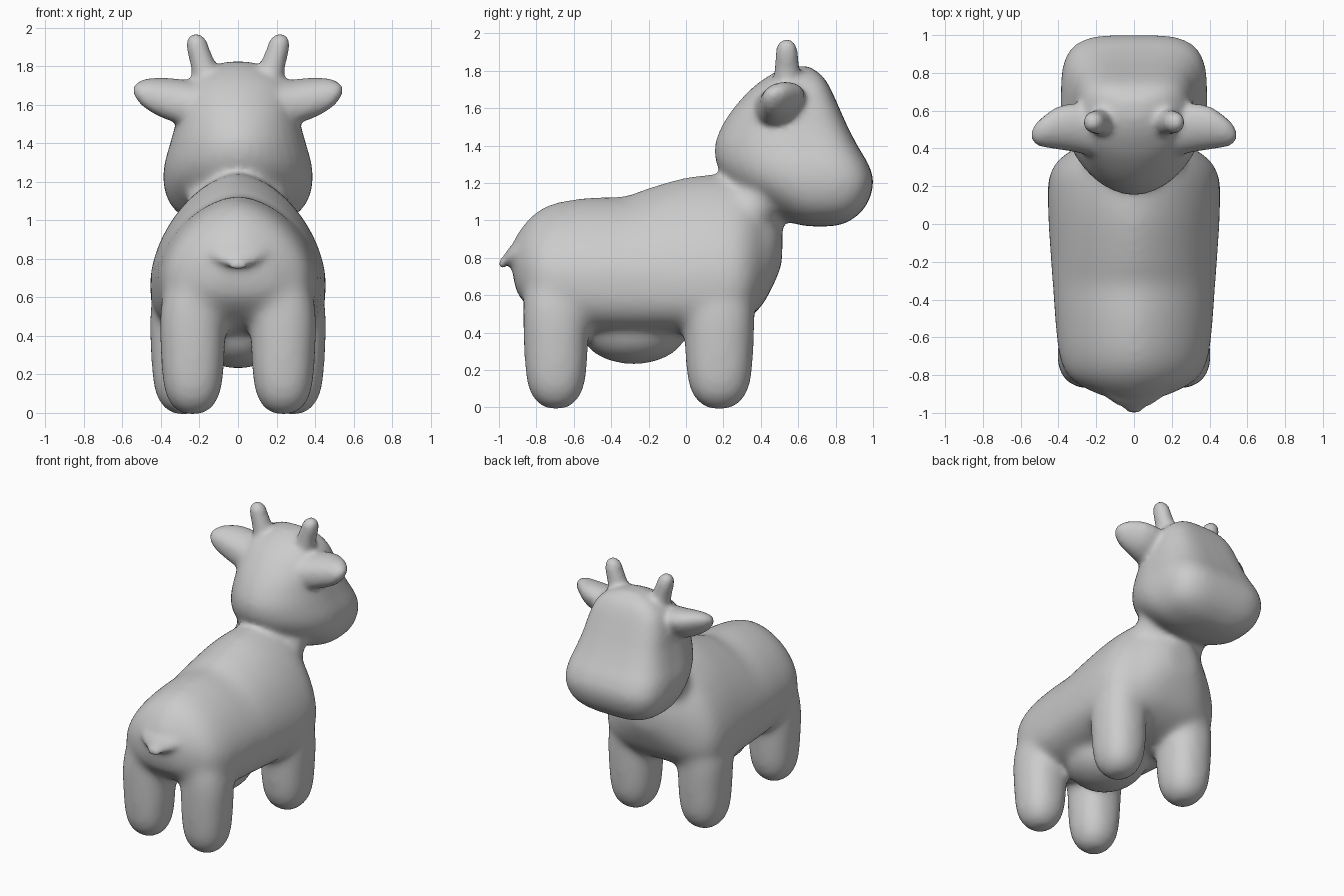
import bpy, bmesh, math
from mathutils import Vector

cube = bpy.data.objects.get("Cube")
if cube:
    bpy.data.objects.remove(cube, do_unlink=True)

bm = bmesh.new()
SIDES, STEPS = 40, 5


def along_y(t, a, b):
    return (a, t, b)


def along_z(t, a, b):
    return (a, b, t)


def along_ear(t, a, b):
    # The upper edge of the ear leans towards the face
    return (t, a + .3 * (b - 1.64), b)


def spline(rows):
    """Catmull-Rom interpolation of whole section rows."""
    rows = [Vector(r) for r in rows]
    out = []
    for i in range(len(rows) - 1):
        p, q = rows[i], rows[i + 1]
        m = (q - rows[max(i - 1, 0)]) / 2
        n = (rows[min(i + 2, len(rows) - 1)] - p) / 2
        for k in range(STEPS):
            s = k / STEPS
            out.append(p * (2*s**3 - 3*s*s + 1) + m * (s**3 - 2*s*s + s)
                       + q * (3*s*s - 2*s**3) + n * (s**3 - s*s))
    return out + [rows[-1]]


def power(v, n):
    return math.copysign(abs(v) ** (2 / n), v)


def loft(place, rows, n_low=2, n_high=2, mirror=False):
    """Rows: station, side centre, half width, low edge, widest level, high edge."""
    for sign in ((1, -1) if mirror else (1,)):
        rings = []
        for t, centre, half, low, mid, high in spline(rows):
            ring = []
            for i in range(SIDES):
                ang = 2 * math.pi * i / SIDES
                c, s = math.cos(ang), math.sin(ang)
                n = n_high if s > 0 else n_low
                reach = high - mid if s > 0 else mid - low
                x, y, z = place(t, centre + half * power(c, n), mid + reach * power(s, n))
                ring.append(bm.verts.new((x * sign, y, z)))
            rings.append(ring)
        for r, q in zip(rings, rings[1:]):
            for i in range(SIDES):
                j = (i + 1) % SIDES
                bm.faces.new((r[i], r[j], q[j], q[i]))
        bm.faces.new(rings[0])
        bm.faces.new(rings[-1])


def ellipsoid(centre, radii):
    made = bmesh.ops.create_uvsphere(bm, u_segments=32, v_segments=20, radius=1)
    bmesh.ops.scale(bm, vec=radii, verts=made["verts"])
    bmesh.ops.translate(bm, vec=centre, verts=made["verts"])


# Torso from rump to chest
loft(along_y, [
    (-.93, 0, .06, .74, .8, .86),
    (-.9, 0, .19, .61, .76, .93),
    (-.82, 0, .335, .52, .72, 1.03),
    (-.7, 0, .395, .45, .7, 1.095),
    (-.5, 0, .418, .4, .7, 1.125),
    (-.33, 0, .43, .39, .7, 1.13),
    (-.2, 0, .44, .39, .69, 1.175),
    (0, 0, .453, .39, .68, 1.23),
    (.15, 0, .457, .4, .68, 1.245),
    (.27, 0, .445, .44, .68, 1.24),
    (.35, 0, .39, .49, .7, 1.21),
    (.41, 0, .3, .55, .76, 1.16),
    (.47, 0, .21, .66, .83, 1.1),
    (.515, 0, .1, .77, .88, 1.0)], n_low=3, n_high=1.7)

# Neck and udder
ellipsoid((0, .37, 1.08), (.27, .16, .17))
ellipsoid((0, -.28, .42), (.26, .29, .19))

# Head: rounded skull behind, flat broad face in front
loft(along_z, [
    (.968, 0, .12, .64, .72, .79),
    (.988, 0, .21, .56, .7, .86),
    (1.022, 0, .29, .48, .68, .912),
    (1.065, 0, .34, .42, .67, .955),
    (1.13, 0, .375, .32, .65, .988),
    (1.21, 0, .389, .215, .63, 1.003),
    (1.3, 0, .38, .165, .6, .975),
    (1.4, 0, .352, .155, .57, .917),
    (1.5, 0, .325, .19, .55, .865),
    (1.6, 0, .305, .255, .54, .82),
    (1.7, 0, .27, .345, .55, .775),
    (1.765, 0, .21, .43, .57, .735),
    (1.803, 0, .135, .5, .59, .69),
    (1.824, 0, .05, .56, .6, .65)], n_low=1.9, n_high=3.8)

# Ears
loft(along_ear, [
    (.2, .5, .135, 1.48, 1.62, 1.72),
    (.3, .51, .125, 1.5, 1.64, 1.733),
    (.4, .505, .11, 1.535, 1.66, 1.741),
    (.48, .48, .078, 1.58, 1.672, 1.735),
    (.525, .465, .05, 1.625, 1.678, 1.715),
    (.543, .46, .02, 1.66, 1.68, 1.695)], mirror=True)

# Horns
loft(along_z, [
    (1.7, .15, .085, .455, .54, .625),
    (1.8, .178, .068, .472, .54, .608),
    (1.89, .207, .06, .479, .539, .599),
    (1.94, .216, .05, .488, .538, .588),
    (1.967, .22, .022, .516, .538, .56)], mirror=True)


def leg_pair(x, y, half_x, half_y):
    # Height, relative thickness and inward lean up to the hip or shoulder
    profile = [(-.01, .25, 0), (.008, .48, 0), (.045, .7, 0), (.1, .86, 0), (.18, .95, 0),
               (.3, 1, 0), (.5, 1.03, 0), (.65, .97, .02), (.8, .75, .06), (.9, .4, .1)]
    loft(along_z, [(z, x - lean, half_x * f, y - half_y * f, y, y + half_y * f)
                   for z, f, lean in profile], 2.3, 2.3, mirror=True)


# Rear and front legs
leg_pair(.235, -.695, .166, .171)
leg_pair(.282, .178, .17, .183)

# Short pointed tail
loft(along_y, [
    (-1.002, 0, .03, .735, .76, .785),
    (-.975, 0, .055, .745, .772, .812),
    (-.94, 0, .12, .765, .805, .86),
    (-.85, 0, .22, .74, .85, .95)])

bmesh.ops.recalc_face_normals(bm, faces=bm.faces)
mesh = bpy.data.meshes.new("cow")
bm.to_mesh(mesh)
bm.free()
cow = bpy.data.objects.new("cow", mesh)
bpy.context.collection.objects.link(cow)
bpy.context.view_layer.objects.active = cow
cow.select_set(True)

# Fuse the parts into one skin
fuse = cow.modifiers.new("fuse", "REMESH")
fuse.mode = "VOXEL"
fuse.voxel_size = .018
bpy.ops.object.modifier_apply(modifier="fuse")


def clamp(v):
    return max(0, min(1, v))


# Blend the legs, belly and neck more than the horns, ears and tail
trunk = cow.vertex_groups.new(name="trunk")
for v in cow.data.vertices:
    trunk.add([v.index], clamp((1.3 - v.co.z) / .15) * clamp((v.co.y + .92) / .06), "REPLACE")

for name, group, rounds in (("blend_trunk", "trunk", 34), ("soften", "", 6)):
    smooth = cow.modifiers.new(name, "SMOOTH")
    smooth.factor = .5
    smooth.iterations = rounds
    smooth.vertex_group = group
    bpy.ops.object.modifier_apply(modifier=name)

bpy.ops.object.shade_smooth()
